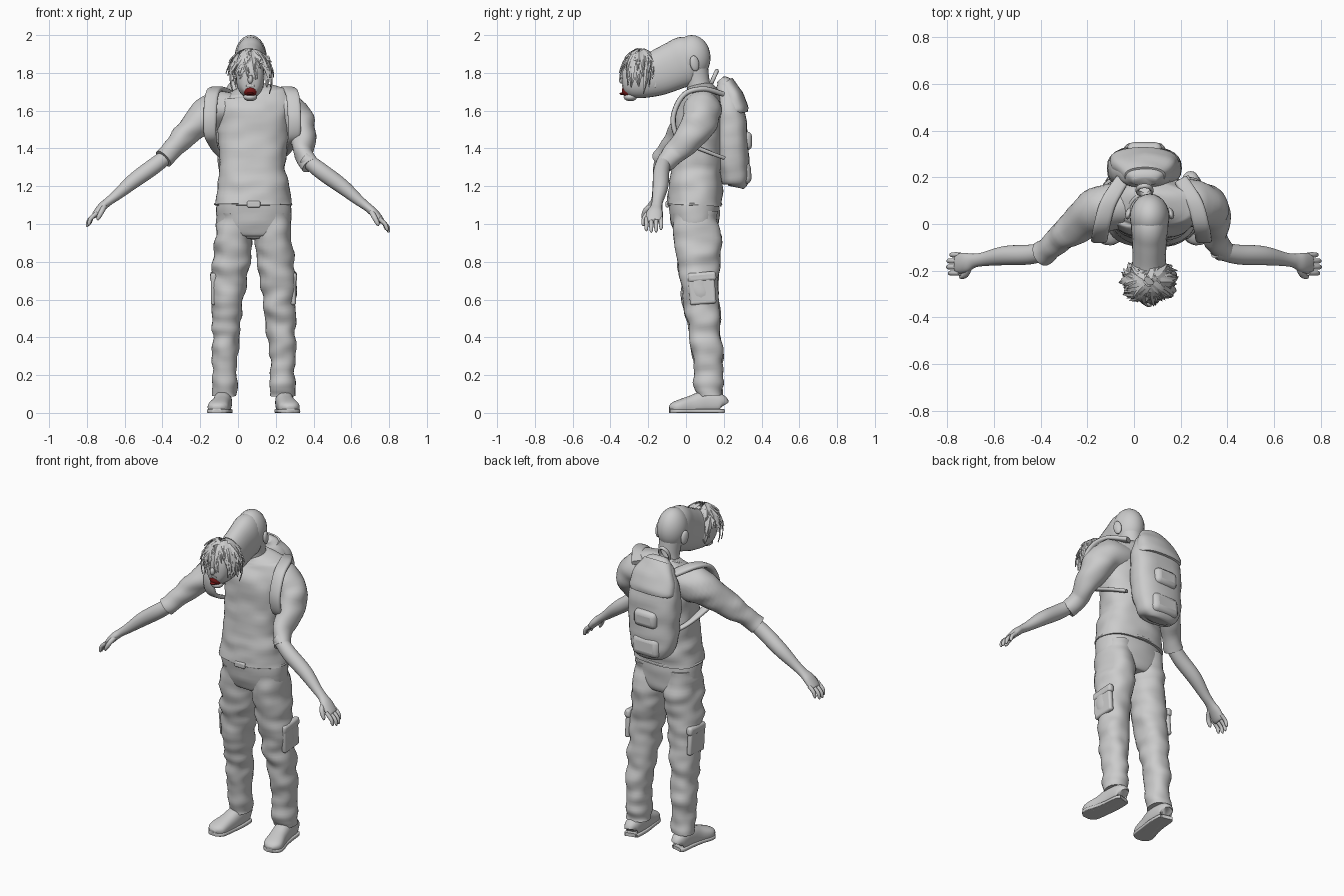
import bpy, math, random
from mathutils import Vector, Matrix, noise

random.seed(4)
if "Cube" in bpy.data.objects:
    bpy.data.objects.remove(bpy.data.objects["Cube"])


def material(name, colour):
    m = bpy.data.materials.new(name)
    m.use_nodes = True
    m.diffuse_color = (*colour, 1)
    m.node_tree.nodes["Principled BSDF"].inputs["Base Color"].default_value = (*colour, 1)
    return m


GREY = material("pale grey", (.6, .6, .6))
RED = material("dark red", (.2, .01, .01))


def make(name, verts, faces, mat=GREY, angle=50):
    me = bpy.data.meshes.new(name)
    me.from_pydata(verts, [], faces)
    me.materials.append(mat)
    ob = bpy.data.objects.new(name, me)
    bpy.context.collection.objects.link(ob)
    bpy.ops.object.select_all(action='DESELECT')
    ob.select_set(True)
    bpy.context.view_layer.objects.active = ob
    bpy.ops.object.shade_smooth_by_angle(angle=math.radians(angle))
    return ob


def smooth_path(rings, steps):
    """Catmull-Rom interpolation of every number in the rings."""
    out, last = [], len(rings) - 1
    for i in range(last):
        p = [rings[min(max(i + k, 0), last)] for k in (-1, 0, 1, 2)]
        for s in range(steps):
            t = s / steps
            out.append([b + .5 * t * (c - a + t * (2*a - 5*b + 4*c - d + t * (3*(b - c) + d - a)))
                        for a, b, c, d in zip(*p)])
    return out + [list(rings[last])]


def loft(name, rings, ref=(1, 0, 0), power=2, fold=0, sides=28, steps=6, floor=False, mat=GREY):
    """Skin of elliptical rings (x, y, z, radius along ref, other radius)."""
    rows = smooth_path(rings, steps)
    pts = [Vector(r[:3]) for r in rows]
    verts, faces, n = [], [], len(rows)
    for i, r in enumerate(rows):
        tangent = (pts[min(i + 1, n - 1)] - pts[max(i - 1, 0)]).normalized()
        a = Vector(ref)
        a = (a - tangent * a.dot(tangent)).normalized()
        b = tangent.cross(a)
        for k in range(sides):
            u = math.tau * k / sides
            c, s = math.cos(u), math.sin(u)
            v = (a * math.copysign(abs(c) ** (2 / power), c) * r[3]
                 + b * math.copysign(abs(s) ** (2 / power), s) * r[4])
            p = pts[i] + v
            p += v.normalized() * fold * noise.noise(Vector((p.x * 9, p.y * 9, p.z * 16)))
            if floor:
                p.z = max(p.z, 0)
            verts.append(p)
    for i in range(n - 1):
        for k in range(sides):
            j = (k + 1) % sides
            faces.append((i*sides + k, i*sides + j, (i+1)*sides + j, (i+1)*sides + k))
    faces += [tuple(range(sides))[::-1], tuple(range((n-1)*sides, n*sides))]
    return make(name, verts, faces, mat)


def flip(rings, centre, dz=0):
    return [(2 * centre - r[0], r[1], r[2] + dz, *r[3:]) for r in rings]


def ball(name, loc, size, mat=GREY):
    bpy.ops.mesh.primitive_uv_sphere_add(segments=24, ring_count=14, location=loc)
    ob = bpy.context.object
    ob.name, ob.scale = name, size
    ob.data.materials.append(mat)
    bpy.ops.object.shade_smooth()
    return ob


def pad(name, loc, size, tilt=0):
    bpy.ops.mesh.primitive_cube_add(size=1, location=loc, rotation=(tilt, 0, 0))
    ob = bpy.context.object
    ob.name, ob.scale = name, size
    bpy.ops.object.transform_apply(location=False, rotation=False, scale=True)
    ob.data.materials.append(GREY)
    bev = ob.modifiers.new("soft edge", 'BEVEL')
    bev.width, bev.segments = min(size) * .4, 3
    bpy.ops.object.shade_smooth_by_angle()


def ring(name, loc, size, radius, tilt):
    bpy.ops.mesh.primitive_torus_add(location=loc, rotation=(tilt, 0, 0), major_radius=1,
                                     minor_radius=radius, major_segments=36, minor_segments=8)
    ob = bpy.context.object
    ob.name, ob.scale = name, size
    ob.data.materials.append(GREY)
    bpy.ops.object.shade_smooth()


# Shirt
loft("shirt", [(.08, .045, 1.1, .205, .145), (.08, .05, 1.2, .19, .14), (.075, .055, 1.3, .175, .135),
               (.08, .065, 1.45, .185, .13), (.08, .07, 1.58, .2, .125), (.08, .08, 1.66, .2, .105),
               (.075, .08, 1.7, .15, .085), (.07, .075, 1.73, .07, .065)], power=2.4, fold=.012, sides=48)
ring("shirt_hem", (.08, .045, 1.105), (.202, .143, .2), .03, 0)
ring("collar", (.07, .06, 1.69), (.09, .085, .1), .09, .5)

# Trousers
loft("trouser_seat", [(.083, .04, 1.13, .195, .135), (.083, .05, 1.02, .2, .13),
                      (.083, .06, .95, .17, .115), (.083, .06, .92, .1, .09)], power=2.3, fold=.008)
pad("belt_buckle", (.083, -.098, 1.105), (.07, .02, .035))
leg = [(-.015, .05, 1.06, .095, .12), (-.025, .06, .9, .1, .122), (-.04, .068, .75, .095, .108),
       (-.055, .08, .6, .087, .095), (-.06, .1, .45, .075, .085), (-.07, .115, .3, .068, .08),
       (-.07, .122, .14, .064, .07), (-.07, .125, .09, .067, .068)]
shoe = [(-.075, .195, .04, .025, .03), (-.077, .18, .05, .042, .05), (-.08, .1, .055, .048, .06),
        (-.09, .03, .04, .05, .052), (-.105, -.04, .03, .056, .038), (-.11, -.07, .026, .044, .028),
        (-.112, -.087, .022, .02, .014)]
sole = [(r[0], r[1], .009, r[3] + .004, .012) for r in shoe]
MID = .0825
for side, turn in (("right", lambda r: r), ("left", lambda r: flip(r, MID))):
    loft(side + "_trouser_leg", turn(leg), power=2.2, fold=.016, steps=10)
    loft(side + "_shoe", turn(shoe), power=2.4, floor=True)
    loft(side + "_sole", turn(sole), power=5, floor=True)
    x = turn([(-.128, 0, 0)])[0][0]
    pad(side + "_cargo_pocket", (x, .085, .66), (.03, .14, .17), .08)
    pad(side + "_pocket_flap", (x, .085, .72), (.038, .15, .05), .08)

# Sleeves
loft("right_sleeve", [(0, .08, 1.6, .09, .09), (-.12, .07, 1.595, .1, .1), (-.2, .03, 1.545, .09, .086),
                      (-.29, -.04, 1.46, .068, .062), (-.36, -.105, 1.38, .05, .05),
                      (-.395, -.128, 1.345, .05, .05)], (0, 1, 0), fold=.012)
loft("left_sleeve", [(.13, .09, 1.6, .09, .09), (.25, .09, 1.6, .1, .1), (.32, .065, 1.53, .095, .085),
                     (.345, 0, 1.44, .075, .066), (.345, -.065, 1.375, .055, .052),
                     (.385, -.122, 1.31, .045, .05)], (0, 1, 0), fold=.012)

# Forearms, palms and fingers
forearm = [(-.35, -.11, 1.38, .036, .036), (-.44, -.13, 1.31, .042, .043), (-.55, -.135, 1.23, .041, .04),
           (-.64, -.15, 1.155, .03, .028), (-.685, -.157, 1.12, .03, .023), (-.72, -.165, 1.09, .042, .023),
           (-.755, -.17, 1.05, .042, .018), (-.762, -.17, 1.043, .03, .01)]
for side, turn in (("right", lambda r: r), ("left", lambda r: flip(r, 0, -.03))):
    loft(side + "_forearm_and_palm", turn(forearm), (0, 1, 0))
    for i in range(4):
        y = -.132 - .026 * i
        reach = (.0, .012, .014, .006)[i]
        loft(f"{side}_finger_{i + 1}", turn([
            (-.745, y, 1.06, .011, .012), (-.773 - reach, y, 1.035 - reach, .011, .011),
            (-.782 - reach, y, 1.01 - reach, .009, .009), (-.784 - reach, y, .998 - reach, .004, .004)]),
            (0, 1, 0), sides=12, steps=4)
    loft(side + "_thumb", turn([(-.705, -.18, 1.1, .015, .015), (-.72, -.215, 1.07, .014, .014),
                                (-.738, -.225, 1.035, .011, .011), (-.743, -.225, 1.02, .004, .004)]),
         (0, 1, 0), sides=12, steps=4)

# Neck and drawn-out head
loft("neck", [(.07, .08, 1.66, .075, .07), (.07, .065, 1.74, .06, .062), (.067, .045, 1.85, .07, .07)])
ball("skull", (.067, .03, 1.88), (.085, .1, .12))
loft("long_head", [(.067, .05, 1.87, .07, .11), (.067, 0, 1.862, .08, .132), (.066, -.06, 1.838, .075, .127),
                   (.065, -.15, 1.8, .072, .12), (.065, -.25, 1.775, .075, .11),
                   (.065, -.3, 1.77, .066, .095), (.065, -.328, 1.77, .045, .07),
                   (.065, -.338, 1.77, .02, .03)], power=2.2)
for s in (-1, 1):
    ball("ear", (.067 + s * .09, .045, 1.85), (.014, .025, .042)).rotation_euler = (.2, 0, s * .3)
    ball("eye", (.065 + s * .03, -.313, 1.79), (.014, .012, .01))
ball("nose", (.065, -.34, 1.765), (.014, .016, .022))
ball("mouth", (.065, -.308, 1.705), (.036, .032, .032), RED)
ball("chin", (.065, -.295, 1.672), (.036, .035, .022))
pad("upper_teeth", (.065, -.333, 1.732), (.045, .012, .01))
ball("tongue", (.065, -.332, 1.69), (.018, .02, .008), RED)

# Shaggy hair of curved tapering locks
verts, faces = [], []
for i in range(110):
    az = random.uniform(0, math.tau)
    front = max(0, -math.sin(az))
    start = random.uniform(5, 60)
    end = min(start + random.uniform(35, 70), 97 if front > .6 else 128)
    lift, width = random.uniform(.95, 1.1), random.uniform(.012, .024)
    sway = random.uniform(-.5, .5)
    for k in range(6):
        t = k / 5
        th = math.radians(start + (end - start) * t)
        a = az + sway * t
        size = lift + .1 * t * t
        out = Vector((math.cos(a) * math.sin(th) * .108, math.sin(a) * math.sin(th) * .09, math.cos(th) * .13))
        across = Vector((-math.sin(a), math.cos(a), .2)) * width * (1 - t ** 2 * .9)
        mid = Vector((.065, -.245, 1.785)) + out * size
        verts += [mid - across, mid + out * .05, mid + across]
        if k:
            q = len(verts) - 6
            faces += [(q, q + 1, q + 4, q + 3), (q + 1, q + 2, q + 5, q + 4)]
make("hair_locks", verts, faces, angle=30)

# Backpack
BX = .045
loft("backpack", [(BX, .26, 1.195, .07, .035), (BX, .262, 1.22, .12, .07), (BX, .25, 1.32, .148, .083),
                  (BX, .24, 1.45, .158, .088), (BX, .235, 1.58, .155, .08), (BX, .22, 1.68, .125, .06),
                  (BX, .2, 1.74, .09, .045), (BX, .18, 1.765, .05, .02)], power=2.7, fold=.008)
pad("lower_pocket", (BX, .305, 1.27), (.18, .08, .12), .08)
pad("middle_pocket", (BX, .315, 1.44), (.15, .07, .1))
loft("top_flap", [(BX, .27, 1.585, .135, .06), (BX, .265, 1.61, .145, .062), (BX, .24, 1.69, .125, .052),
                  (BX, .205, 1.75, .09, .04)], power=2.6, fold=.012)
ring("carry_loop", (BX, .145, 1.77), (.032, .045, .05), .22, 1.15)
strap = [(-.05, .19, 1.69, .03, .014), (-.11, .09, 1.715, .034, .014), (-.138, -.01, 1.685, .035, .014),
         (-.148, -.065, 1.58, .035, .014), (-.148, -.055, 1.48, .033, .014), (-.135, 0, 1.43, .025, .012),
         (-.11, .12, 1.38, .016, .01), (-.07, .2, 1.35, .016, .01)]
loft("right_strap", strap, power=3, sides=16)
loft("left_strap", flip(strap, .075), power=3, sides=16)
